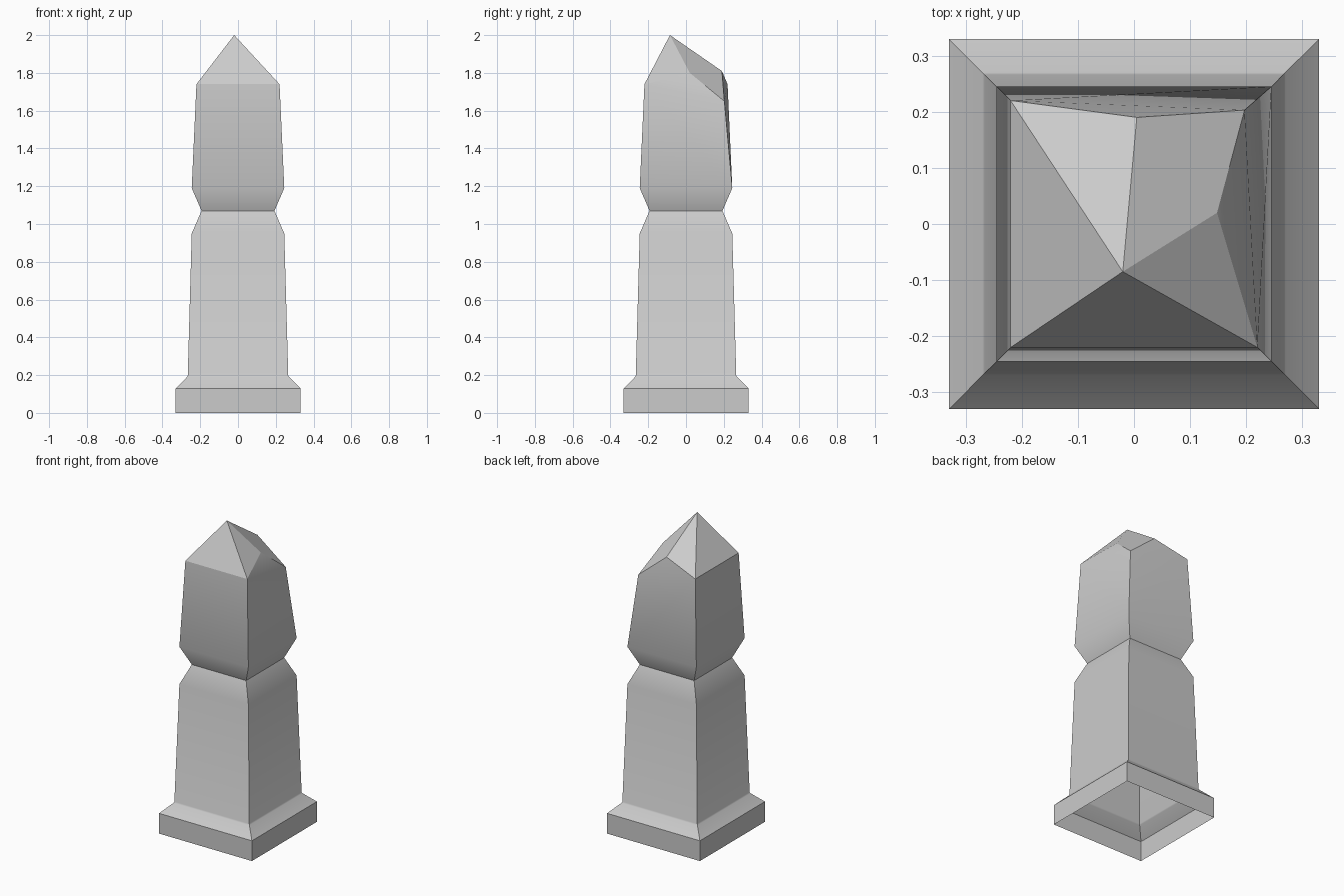
import bpy
import bmesh
import math

cube = bpy.data.objects.get("Cube")
if cube:
    bpy.data.objects.remove(cube, do_unlink=True)

# One plain stone colour
stone = bpy.data.materials.new("grey_stone")
stone.use_nodes = True
colour = (0.6, 0.6, 0.6, 1)
stone.diffuse_color = colour
stone.node_tree.nodes["Principled BSDF"].inputs["Base Color"].default_value = colour

bm = bmesh.new()


def square_ring(half, z):
    """Four corners: front left side of the grid, then counter-clockwise."""
    return [bm.verts.new((sx * half, sy * half, z))
            for sx, sy in ((-1, -1), (1, -1), (1, 1), (-1, 1))]


def bridge(low, high):
    for i in range(4):
        j = (i + 1) % 4
        bm.faces.new((low[i], low[j], high[j], high[i]))


# Plinth, chamfer, tapered shaft and notched waist (open underneath)
profile = [(0.33, 0), (0.33, 0.13), (0.27, 0.19), (0.266, 0.198),
           (0.245, 0.95), (0.193, 1.07), (0.245, 1.19)]
rings = [square_ring(half, z) for half, z in profile]
for low, high in zip(rings, rings[1:]):
    bridge(low, high)

# Upper shaft corners, broken corner and off-centre peak
l0, l1, l2, l3 = rings[-1]
front_a, front_b, spare, back_a = square_ring(0.22, 1.74)
bm.verts.remove(spare)
peak = bm.verts.new((-0.02, -0.085, 2.0))
chip_back = bm.verts.new((0.005, 0.19, 1.81))
chip_side = bm.verts.new((0.148, 0.02, 1.8))
chip_low = bm.verts.new((0.197, 0.203, 1.65))

# Upper shaft walls, running up to the broken edge
for face in ((l0, l1, front_b, front_a), (l3, l0, front_a, back_a),
             (l1, l2, front_b), (l2, chip_low, front_b),
             (front_b, chip_low, chip_side),
             (l2, l3, back_a), (l2, back_a, chip_low),
             (chip_low, back_a, chip_back)):
    bm.faces.new(face)

# Pointed crown facets
crown = [bm.faces.new(face) for face in (
    (front_a, front_b, peak), (front_b, chip_side, peak),
    (peak, chip_side, chip_low, chip_back),
    (chip_back, back_a, peak), (back_a, front_a, peak))]
bm.faces.index_update()
crown_ids = [face.index for face in crown]

mesh = bpy.data.meshes.new("stone_obelisk")
bm.to_mesh(mesh)
bm.free()
mesh.materials.append(stone)
obelisk = bpy.data.objects.new("stone_obelisk", mesh)
bpy.context.collection.objects.link(obelisk)

# Soft waist, crisp corners, flat crown
bpy.ops.object.select_all(action="DESELECT")
obelisk.select_set(True)
bpy.context.view_layer.objects.active = obelisk
bpy.ops.object.shade_smooth_by_angle(angle=math.radians(30))
for index in crown_ids:
    mesh.polygons[index].use_smooth = False
